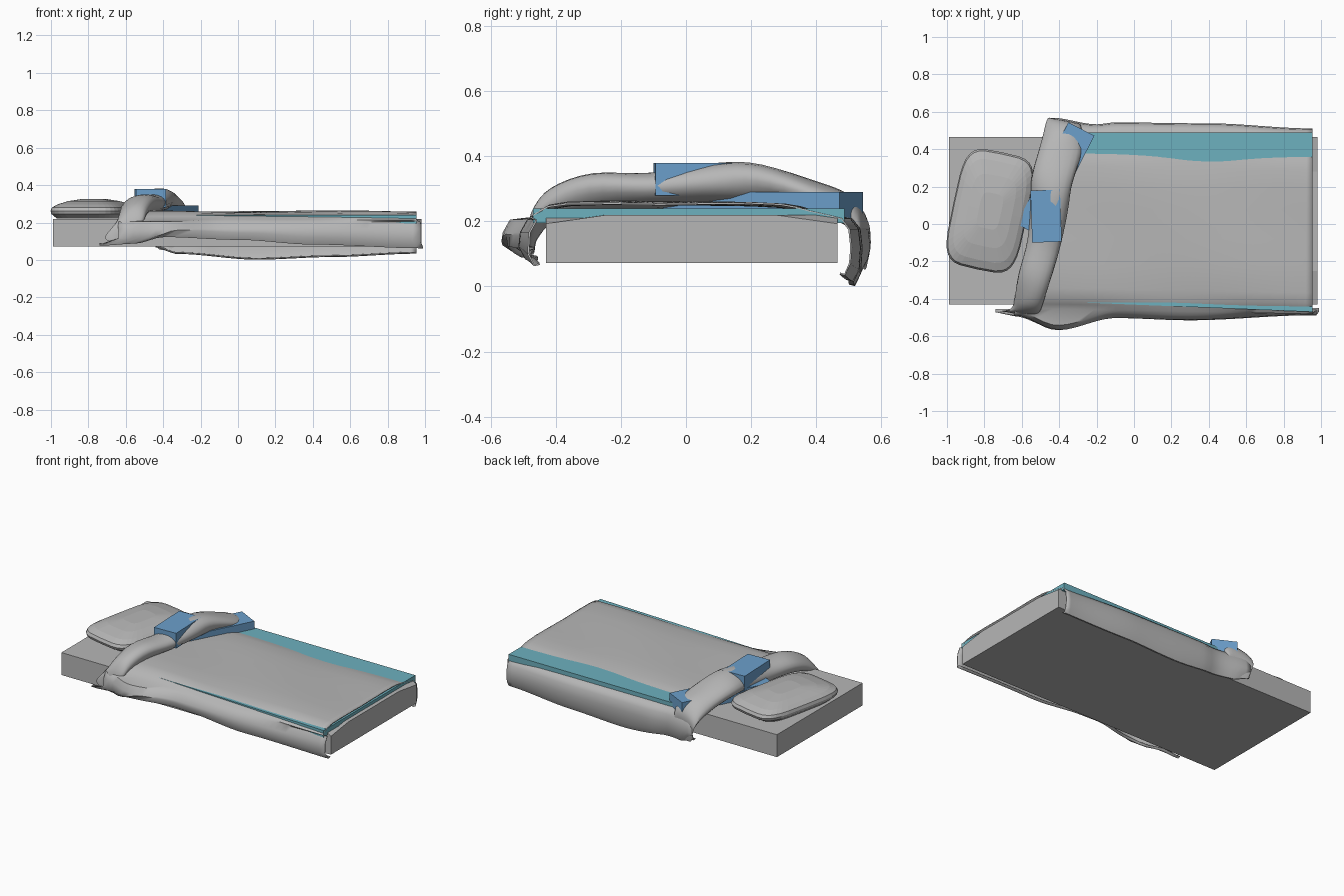
import bpy, bmesh, math
from mathutils import Matrix, Vector

if "Cube" in bpy.data.objects:
    bpy.data.objects.remove(bpy.data.objects["Cube"])


def material(name, rgb):
    m = bpy.data.materials.new(name)
    m.diffuse_color = (*rgb, 1)
    m.use_nodes = True
    m.node_tree.nodes["Principled BSDF"].inputs["Base Color"].default_value = m.diffuse_color
    return m


GRAY = material("cloth gray", (0.47, 0.47, 0.47))
BLUE = material("box blue", (0.15, 0.35, 0.60))
TEAL = material("sheet teal", (0.155, 0.44, 0.52))


def loft(name, sections, mat, closed=True, smooth=None):
    """Skin a row of equally long point lists; closed ones become capped tubes."""
    bm = bmesh.new()
    rows = [[bm.verts.new(p) for p in s] for s in sections]
    n = len(rows[0])
    for a, b in zip(rows, rows[1:]):
        for i in range(n if closed else n - 1):
            j = (i + 1) % n
            bm.faces.new((a[i], a[j], b[j], b[i]))
    if closed:
        bm.faces.new(rows[0])
        bm.faces.new(rows[-1])
    bmesh.ops.recalc_face_normals(bm, faces=bm.faces)
    me = bpy.data.meshes.new(name)
    bm.to_mesh(me)
    bm.free()
    ob = bpy.data.objects.new(name, me)
    bpy.context.collection.objects.link(ob)
    me.materials.append(mat)
    if smooth:
        bpy.ops.object.select_all(action='DESELECT')
        ob.select_set(True)
        bpy.context.view_layer.objects.active = ob
        bpy.ops.object.shade_smooth_by_angle(angle=math.radians(smooth))
    return ob


def box(name, center, size, turn, mat):
    x, y, z = (s / 2 for s in size)
    ob = loft(name, [[(-x, -y, h), (x, -y, h), (x, y, h), (-x, y, h)] for h in (-z, z)], mat)
    ob.matrix_world = Matrix.Translation(center) @ Matrix.Rotation(math.radians(turn), 4, 'Z')
    return ob


def curve(keys, x):
    """Eased interpolation through (x, value) keys."""
    if x <= keys[0][0]:
        return keys[0][1]
    for (a, va), (b, vb) in zip(keys, keys[1:]):
        if x <= b:
            t = (x - a) / (b - a)
            return va + (vb - va) * t * t * (3 - 2 * t)
    return keys[-1][1]


# Mattress with a foot end that slopes down at its corners
def mattress_section(x, edge, mid):
    return [(x, -0.43, 0.072), (x, 0.465, 0.072), (x, 0.465, edge),
            (x, 0.28, mid), (x, -0.25, mid), (x, -0.43, edge)]


loft("mattress", [mattress_section(-0.99, 0.22, 0.22), mattress_section(0.94, 0.22, 0.22),
                  mattress_section(0.98, 0.193, 0.219)], GRAY)

# Teal under-sheet slab, slightly tapered towards the head
loft("under_sheet", [[(-0.52, -0.41, z), (0.955, -0.47, z), (0.955, 0.488, z), (-0.42, 0.488, z)]
                     for z in (0.195, 0.24)], TEAL)

# Pillow: stacked rounded outlines
pillow = []
for z, s in ((0.222, 0.86), (0.245, 0.98), (0.262, 1.0), (0.28, 0.97), (0.297, 0.84),
             (0.314, 0.6), (0.325, 0.3)):
    ring = []
    for i in range(32):
        a = math.tau * i / 32
        c, d = math.cos(a), math.sin(a)
        ring.append((0.2 * s * math.copysign(abs(c) ** 0.45, c),
                     0.32 * s * math.copysign(abs(d) ** 0.45, d), z))
    pillow.append(ring)
pillow = loft("pillow", pillow, GRAY)
pillow.matrix_world = Matrix.Translation((-0.77, 0.07, 0)) @ Matrix.Rotation(math.radians(-12), 4, 'Z')

# Blanket: one draped cloth that sinks through the under-sheet near both edges
front_y = [(-0.63, -0.49), (-0.41, -0.565), (-0.1, -0.5), (0.3, -0.512), (0.95, -0.485)]
front_z = [(-0.72, 0.08), (-0.55, 0.09), (-0.4, 0.125), (0, 0.11), (0.4, 0.085), (0.98, 0.065)]
back_y = [(-0.44, 0.565), (-0.2, 0.53), (-0.1, 0.54), (0.4, 0.535), (0.95, 0.508)]
back_z = [(-0.44, 0.07), (-0.33, 0.035), (0.1, 0.004), (0.5, 0.018), (0.955, 0.036)]
sections = []
for i in range(41):
    t = i / 40

    def along(x0, x1=0.955):
        return x0 + (x1 - x0) * t

    x = along(-0.74, 0.99)
    fy, fz = curve(front_y, x), curve(front_z, x)
    row = [(x, fy + 0.035, fz + 0.004), (x, fy + 0.018, fz)]
    x = along(-0.64, 0.975)
    fy = curve(front_y, x)
    row += [(x, fy, fz + 0.035), (x, fy + 0.004, 0.165), (x, fy + 0.025, 0.203)]
    # top of the cloth, gently wavy
    for y, z in ((-0.45, 0.213), (-0.425, 0.230), (-0.395, 0.245), (-0.34, 0.254),
                 (-0.22, 0.258), (-0.08, 0.256), (0.08, 0.255), (0.2, 0.253),
                 (0.29, 0.248), (0.335, 0.240), (0.38, 0.230), (0.45, 0.214)):
        x = along(-0.46 + 0.2 * y)
        yy = y - (0.028 * t if y < -0.3 else 0) + (0.025 * (1 - t) ** 2 if y > 0.25 else 0)
        row.append((x, yy, z + 0.004 * math.sin(6 * x + 7 * y) * (0.235 < z)))
    x = along(-0.44)
    by, bz = curve(back_y, x), curve(back_z, x)
    row += [(x, by - 0.03, 0.207), (x, by - 0.006, 0.175), (x, by, 0.12),
            (x, by - 0.004, bz + 0.035), (x, by - 0.02, bz), (x, by - 0.035, bz + 0.004)]
    sections.append(row)
blanket = loft("blanket", sections, GRAY, closed=False, smooth=50)
thick = blanket.modifiers.new("thickness", 'SOLIDIFY')
thick.thickness = 0.006
thick.offset = 0

# Folded-back roll across the head end: x, y, z, half width, half height
path = [(-0.66, -0.475, 0.13, 0.05, 0.03), (-0.59, -0.465, 0.19, 0.07, 0.045),
        (-0.56, -0.41, 0.25, 0.075, 0.05), (-0.53, -0.28, 0.29, 0.085, 0.058),
        (-0.485, -0.1, 0.295, 0.088, 0.055), (-0.45, 0.1, 0.315, 0.1, 0.062),
        (-0.435, 0.24, 0.312, 0.108, 0.062), (-0.395, 0.4, 0.272, 0.11, 0.052),
        (-0.375, 0.5, 0.23, 0.1, 0.05), (-0.37, 0.55, 0.17, 0.085, 0.045),
        (-0.375, 0.545, 0.085, 0.06, 0.03)]
rings = []
for k in range((len(path) - 1) * 4 + 1):
    seg, f = min(k // 4, len(path) - 2), k / 4
    f -= seg
    q = [path[max(0, min(len(path) - 1, seg + d))] for d in (-1, 0, 1, 2)]
    x, y, z, w, h = (0.5 * (2 * b + (c - a) * f + (2 * a - 5 * b + 4 * c - d) * f * f
                            + (3 * b - a - 3 * c + d) * f ** 3) for a, b, c, d in zip(*q))
    ring = []
    for i in range(20):
        a = math.tau * i / 20
        r = 1 + 0.04 * math.sin(3 * a + k * 0.5)
        ring.append((x + w * r * math.cos(a), y - 0.2 * w * math.cos(a),
                     z + h * r * math.sin(a) + 0.012 * math.cos(a)))
    rings.append(ring)
loft("folded_blanket_roll", rings, GRAY, smooth=50)

# Two blue boxes: one on the roll, one long one tucked beneath it
box("upper_box", (-0.47, 0.042, 0.33), (0.158, 0.278, 0.1), 2, BLUE)
box("tucked_box", (-0.42, 0.236, 0.243), (0.157, 0.61, 0.096), -27, BLUE)
